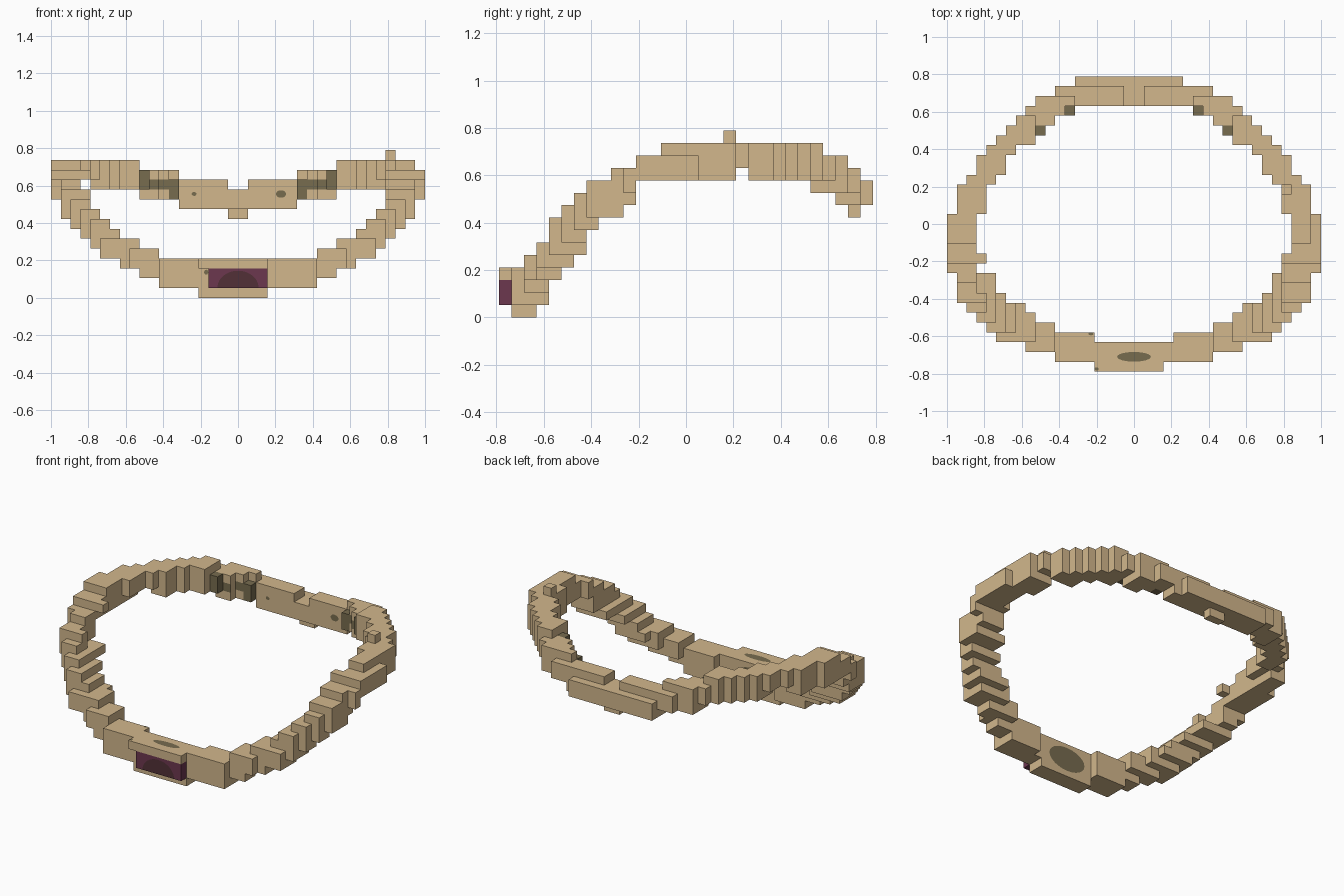
import bpy
import bmesh
import math

old = bpy.data.objects.get("Cube")
if old:
    bpy.data.objects.remove(old, do_unlink=True)

V = 2 / 38  # size of one block


def material(name, rgb):
    m = bpy.data.materials.new(name)
    m.use_nodes = True
    m.diffuse_color = (*rgb, 1)
    m.node_tree.nodes["Principled BSDF"].inputs["Base Color"].default_value = (*rgb, 1)
    return m


tan = material("tan", (0.645, 0.474, 0.262))
olive = material("dark olive", (0.185, 0.150, 0.078))
plum = material("plum", (0.150, 0.038, 0.078))
dark_plum = material("dark plum", (0.085, 0.030, 0.038))

# Each row from front to back: inner half width, outer half width, lowest and highest block
ROWS = [
    (0, 0, 0, 0), (0, 8, 0, 4), (0, 11, 0, 5), (4, 14, 1, 6), (8, 15, 3, 8),
    (10, 16, 4, 9), (11, 17, 5, 10), (13, 18, 7, 11), (13, 18, 8, 11), (14, 18, 8, 12),
    (15, 19, 9, 12), (15, 19, 11, 13), (16, 19, 11, 13), (16, 19, 11, 14), (16, 19, 11, 14),
    (16, 19, 11, 14), (15, 18, 11, 14), (15, 18, 11, 14), (15, 18, 11, 14), (14, 17, 12, 14),
    (13, 16, 11, 14), (13, 16, 11, 14), (12, 15, 11, 14), (10, 14, 11, 14), (9, 13, 11, 14),
    (8, 12, 10, 14), (6, 11, 10, 13), (0, 10, 9, 13), (0, 8, 9, 12), (0, 6, 9, 11),
]


def column_limits(m, row):
    """Height limits at distance m (in blocks) from the middle."""
    if row >= 13:
        return (9, 12) if m < 6 else (10, 13) if m < 10 else (11, 14)
    if m < 8:
        return (1, 4)
    return {8: (2, 5), 9: (2, 5), 10: (3, 6), 11: (3, 6), 12: (4, 7), 13: (4, 8),
            14: (5, 9), 15: (6, 14), 16: (7, 14), 17: (8, 14), 18: (10, 14)}[m]


def mirror_index(i):
    return i if i >= 0 else -1 - i


# Fill the band block by block
blocks = set()
for j, (inner, outer, low, high) in enumerate(ROWS):
    for i in range(-19, 19):
        m = mirror_index(i)
        if inner <= m < outer:
            a, b = column_limits(m, j)
            blocks.update((i, j, k) for k in range(max(a, low), min(b, high)))

# Badge lip and base
for i in range(-4, 3):
    blocks.update([(i, 0, 3), (i, 1, 0), (i, 2, 0)])

# Notch and tab at the back
for i in (-1, 0):
    blocks.difference_update([(i, 27, 11), (i, 28, 11)])
    blocks.add((i, 28, 8))
blocks.difference_update((5, 29, k) for k in range(9, 11))

# Lower corners beside the back panel, lower outer left edge, single raised block
blocks.difference_update([(6, 26, 12), (-7, 26, 12)])
blocks.difference_update((18, j, 13) for j in range(10, 16))
blocks.add((15, 18, 14))

# Undercut on the inside of the right side
blocks.difference_update((-16, j, k) for j in range(8, 22) for k in (9, 10, 11))


def is_dark(i, j, k, normal):
    m = mirror_index(i)
    if (m, j) in ((6, 26), (9, 24)):
        return True
    return m in (7, 8) and j in (25, 26) and k == 11 and normal == (0, -1, 0)


# Keep only the outside faces of the blocks
SIDES = {
    (1, 0, 0): [(1, 0, 0), (1, 1, 0), (1, 1, 1), (1, 0, 1)],
    (-1, 0, 0): [(0, 0, 0), (0, 0, 1), (0, 1, 1), (0, 1, 0)],
    (0, 1, 0): [(0, 1, 0), (0, 1, 1), (1, 1, 1), (1, 1, 0)],
    (0, -1, 0): [(0, 0, 0), (1, 0, 0), (1, 0, 1), (0, 0, 1)],
    (0, 0, 1): [(0, 0, 1), (1, 0, 1), (1, 1, 1), (0, 1, 1)],
    (0, 0, -1): [(0, 0, 0), (0, 1, 0), (1, 1, 0), (1, 0, 0)],
}


def build_blocks(name, cells, mats, rule=None):
    bm = bmesh.new()
    verts = {}
    for i, j, k in sorted(cells):
        for n, corners in SIDES.items():
            if (i + n[0], j + n[1], k + n[2]) in cells:
                continue
            quad = []
            for c in corners:
                p = (i + c[0], j + c[1], k + c[2])
                if p not in verts:
                    verts[p] = bm.verts.new((p[0] * V, (p[1] - 15) * V, p[2] * V))
                quad.append(verts[p])
            face = bm.faces.new(quad)
            if rule and rule(i, j, k, n):
                face.material_index = 1
    return finish(name, bm, mats)


def finish(name, bm, mats):
    mesh = bpy.data.meshes.new(name)
    bm.to_mesh(mesh)
    bm.free()
    for m in mats:
        mesh.materials.append(m)
    ob = bpy.data.objects.new(name, mesh)
    bpy.context.collection.objects.link(ob)
    return ob


def spot(name, centre, rx, ry, rot, mat, half=False):
    """Thin painted oval, or the upper half of one."""
    bm = bmesh.new()
    span = math.pi if half else 2 * math.pi
    count = 17 if half else 24
    step = span / (count - 1 if half else count)
    bm.faces.new([bm.verts.new((rx * math.cos(t * step), ry * math.sin(t * step), 0))
                  for t in range(count)])
    ob = finish(name, bm, [mat])
    ob.location = centre
    ob.rotation_euler = rot
    return ob


build_blocks("band", blocks, [tan, olive], is_dark)

# Badge on the front
badge = {(i, 0, k) for i in range(-3, 3) for k in (1, 2)}
build_blocks("front_badge", badge, [plum])

# Painted spots
FRONT = (math.pi / 2, 0, 0)
BACK = (math.pi / 2, 0, math.pi)
UP = (0, 0, 0)
TOP = 4 * V + 0.002
spot("badge_mark", (0, -15 * V - 0.002, V + 0.002), 0.11, 0.09, FRONT, dark_plum, half=True)
spot("top_spot", (0, -0.71, TOP), 0.09, 0.026, UP, olive)
spot("lip_dot", (-0.2, -0.775, TOP), 0.011, 0.009, UP, olive)
spot("band_dot", (-0.23, -0.587, TOP), 0.013, 0.008, UP, olive)
spot("badge_side_dot", (-0.17, -14 * V - 0.002, 0.137), 0.011, 0.013, FRONT, olive)
spot("inner_spot", (-0.03, -12 * V + 0.002, 0.11), 0.13, 0.075, BACK, olive)
spot("back_spot_left", (0.23, 12 * V - 0.002, 0.555), 0.027, 0.02, FRONT, olive)
spot("back_spot_right", (-0.235, 12 * V - 0.002, 0.555), 0.013, 0.01, FRONT, olive)
